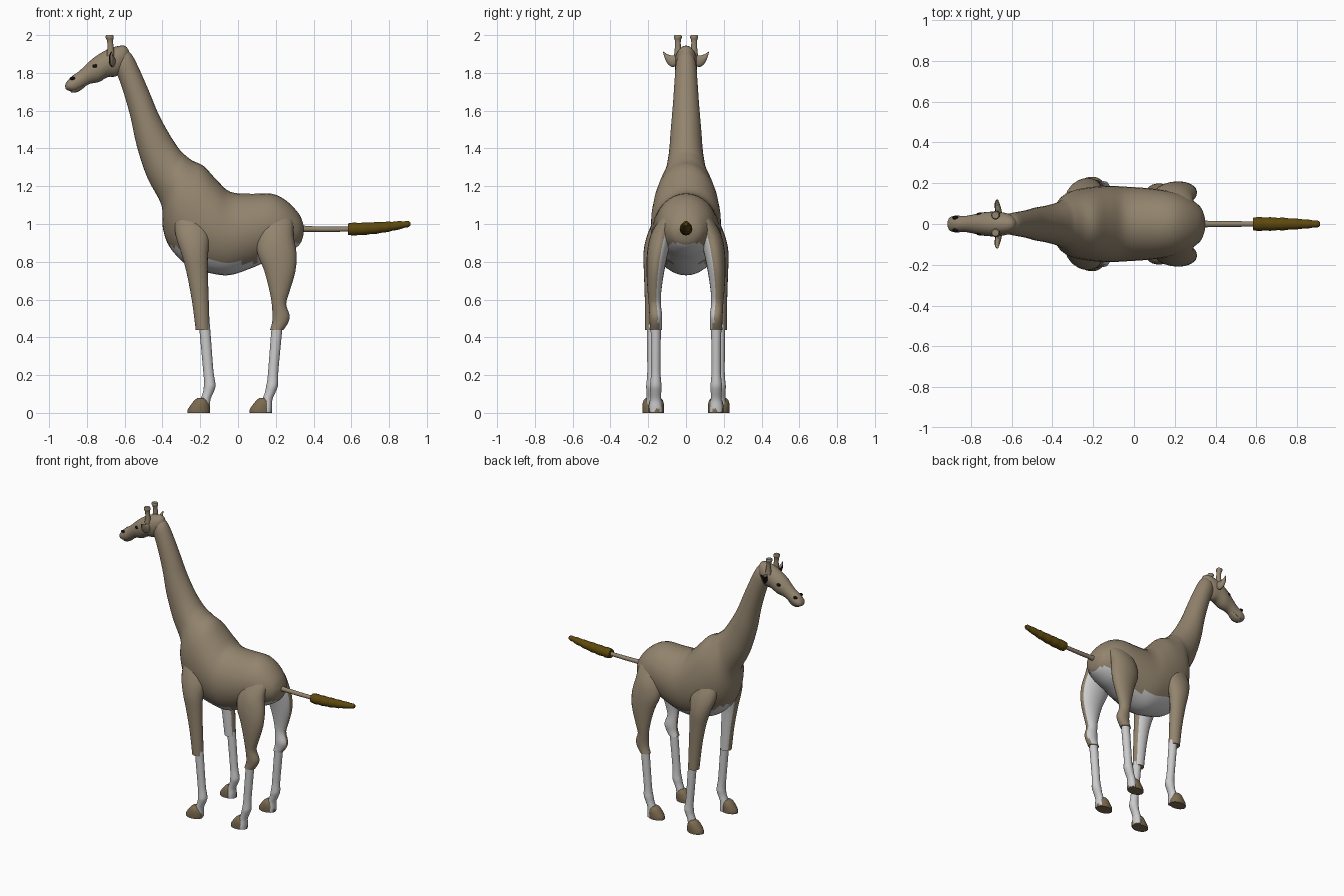
import bpy, bmesh, math
from mathutils import Vector

if "Cube" in bpy.data.objects:
    bpy.data.objects.remove(bpy.data.objects["Cube"])


def material(name, r, g, b):
    m = bpy.data.materials.new(name)
    m.diffuse_color = (r, g, b, 1)
    m.use_nodes = True
    m.node_tree.nodes["Principled BSDF"].inputs["Base Color"].default_value = m.diffuse_color
    return m


BROWN = material("tan_hide", 0.29, 0.23, 0.155)
WHITE = material("pale_hide", 0.62, 0.63, 0.65)
BLACK = material("black", 0.005, 0.005, 0.005)
HOOF = material("hoof_brown", 0.20, 0.145, 0.08)
TUFT = material("tuft_brown", 0.11, 0.065, 0.004)


def finish(ob, mirror):
    if mirror:
        mod = ob.modifiers.new("mirror", "MIRROR")
        mod.use_axis = (False, True, False)
        mod.use_mirror_merge = False
    bpy.ops.object.select_all(action="DESELECT")
    ob.select_set(True)
    bpy.context.view_layer.objects.active = ob
    bpy.ops.object.shade_smooth_by_angle(angle=math.radians(40))


def loft(name, rings, mats, sides=20, steps=3, pick=None, mirror=False):
    """Skin smoothly interpolated elliptical rings (centre, axis u, axis v)."""
    n, rows = len(rings), []
    for i in range(n - 1):
        q = [rings[max(0, min(n - 1, i + k))] for k in (-1, 0, 1, 2)]
        for s in range(steps):
            t = s / steps
            rows.append([0.5 * (2 * b + (c - a) * t + (2 * a - 5 * b + 4 * c - d) * t * t
                                + (3 * b - a - 3 * c + d) * t ** 3)
                         for a, b, c, d in zip(*q)])
    rows.append(rings[-1])
    bm = bmesh.new()
    loops = []
    for c, u, v in rows:
        loops.append([bm.verts.new(c + u * math.cos(a) + v * math.sin(a))
                      for a in (2 * math.pi * k / sides for k in range(sides))])
    for p, q in zip(loops, loops[1:]):
        for k in range(sides):
            j = (k + 1) % sides
            bm.faces.new((p[k], p[j], q[j], q[k]))
    bm.faces.new(loops[0])
    bm.faces.new(loops[-1])
    bmesh.ops.recalc_face_normals(bm, faces=bm.faces)
    bm.normal_update()
    if pick:
        for f in bm.faces:
            f.material_index = int(pick(f.calc_center_median(), f.normal))
    me = bpy.data.meshes.new(name)
    bm.to_mesh(me)
    bm.free()
    for m in mats:
        me.materials.append(m)
    ob = bpy.data.objects.new(name, me)
    bpy.context.collection.objects.link(ob)
    finish(ob, mirror)
    return ob


def span(tx, tz, bx, bz, w):
    """Ring from its top point, bottom point and half width."""
    t, b = Vector((tx, 0, tz)), Vector((bx, 0, bz))
    return (t + b) / 2, (t - b) / 2, Vector((0, w, 0))


def flat(z, x, rx, y, ry):
    """Horizontal ring."""
    return Vector((x, y, z)), Vector((rx, 0, 0)), Vector((0, ry, 0))


def upright(x, z, r):
    """Ring facing along x."""
    return Vector((x, 0, z)), Vector((0, 0, r)), Vector((0, r, 0))


def is_belly(c, n):
    """Pale area: below a line rising to the chest, and under the rump."""
    if c.x > .1:
        return n.z < -.6 and c.z < .95
    return c.z < .797 + max(0, -.05 - c.x) * .29


# torso and neck in one skin, pale underneath
loft("body_and_neck", [span(*r) for r in (
    (.348, .99, .348, .95, .03), (.325, 1.05, .325, .89, .085), (.26, 1.12, .25, .84, .135),
    (.18, 1.16, .17, .81, .16), (.07, 1.16, .08, .77, .175), (-.04, 1.17, -.04, .73, .183),
    (-.11, 1.23, -.14, .738, .187), (-.18, 1.305, -.26, .775, .18),
    (-.24, 1.335, -.36, .875, .163), (-.28, 1.365, -.398, .98, .138),
    (-.31, 1.395, -.405, 1.1, .112), (-.36, 1.47, -.48, 1.245, .092),
    (-.42, 1.58, -.535, 1.41, .081), (-.47, 1.70, -.57, 1.57, .069),
    (-.525, 1.825, -.61, 1.71, .06), (-.565, 1.90, -.64, 1.79, .053),
    (-.61, 1.93, -.66, 1.82, .04))],
    [BROWN, WHITE], sides=32, steps=4, pick=is_belly)

# head, tapering to the muzzle
loft("head", [span(*r) for r in (
    (-.575, 1.91, -.60, 1.82, .03), (-.60, 1.944, -.645, 1.782, .052),
    (-.67, 1.933, -.69, 1.778, .06), (-.735, 1.90, -.735, 1.752, .058),
    (-.785, 1.862, -.785, 1.742, .047), (-.84, 1.81, -.825, 1.718, .039),
    (-.88, 1.782, -.86, 1.70, .041), (-.907, 1.752, -.895, 1.705, .034),
    (-.916, 1.732, -.912, 1.715, .014))], [BROWN], sides=24)

# lower lip
loft("lower_lip", [span(*r) for r in (
    (-.80, 1.755, -.80, 1.735, .02), (-.84, 1.735, -.84, 1.703, .03),
    (-.87, 1.72, -.875, 1.695, .026), (-.885, 1.712, -.887, 1.70, .01))], [BROWN], sides=16)

# horns with knobbed tips
loft("horn", [flat(z, x, r, .043, r) for z, x, r in (
    (1.89, -.675, .021), (1.94, -.675, .016), (1.972, -.678, .016),
    (1.984, -.679, .021), (1.995, -.68, .021), (2.0, -.68, .017))],
    [BROWN], sides=14, steps=2, mirror=True)

# pointed ears with black inner faces
loft("ear", [(Vector((x, y, z)), Vector((0, -h * .2, h)), Vector((w, 0, 0)))
             for x, y, z, h, w in (
    (-.66, .04, 1.862, .02, .012), (-.665, .065, 1.861, .03, .016),
    (-.67, .09, 1.870, .024, .014), (-.672, .108, 1.888, .015, .010),
    (-.67, .121, 1.912, .002, .002))],
    [BROWN, BLACK], sides=16,
    pick=lambda c, n: n.x < -.3 and n.z < .5 and c.y > .06, mirror=True)

# eyes and nostrils
for name, loc, size in (("eye", (-.755, .0485, 1.836), (.017, .008, .010)),
                        ("nostril", (-.876, .031, 1.771), (.015, .010, .009))):
    bpy.ops.mesh.primitive_uv_sphere_add(segments=14, ring_count=8, radius=1)
    ob = bpy.context.object
    ob.name = ob.data.name = name
    for v in ob.data.vertices:
        v.co = Vector(loc) + Vector(a * b for a, b in zip(v.co, size))
    ob.data.materials.append(BLACK)
    finish(ob, True)

# tail and lumpy hair tuft
loft("tail", [upright(*r) for r in (
    (.31, .975, .024), (.36, .974, .016), (.47, .972, .014), (.60, .973, .013))],
    [BROWN], sides=12)
lumps = [upright(.60 + .30 * i / 14, .973 + .027 * (i / 14) ** 1.8,
                 .033 - .017 * (i / 14) ** 2.2 + .0015 * math.sin(i * 2.3)) for i in range(15)]
loft("tail_tuft", [upright(.583, .973, .03)] + lumps + [upright(.912, 1.0, .009)],
     [TUFT], sides=12, steps=2)

# upper legs, pale on the inner side
loft("front_upper_leg", [flat(*r) for r in (
    (1.10, -.26, .05, .09, .03), (1.03, -.25, .085, .115, .05), (.94, -.24, .09, .148, .058),
    (.85, -.23, .072, .172, .053), (.75, -.217, .057, .18, .043), (.6, -.20, .045, .18, .038),
    (.44, -.187, .037, .18, .036))],
    [BROWN, WHITE], pick=lambda c, n: n.y < -.7 and c.z < .9, mirror=True)
loft("hind_upper_leg", [flat(*r) for r in (
    (1.08, .20, .05, .07, .03), (1.02, .20, .09, .095, .05), (.94, .198, .095, .13, .058),
    (.85, .205, .104, .15, .056), (.75, .222, .082, .162, .047), (.64, .22, .052, .167, .036),
    (.575, .217, .038, .165, .032), (.515, .228, .046, .16, .034), (.475, .222, .042, .16, .032),
    (.44, .205, .036, .16, .032))],
    [BROWN, WHITE], pick=lambda c, n: n.y < -.5, mirror=True)

# pale lower legs and hooves, same shape front and back; hind shanks lean back
for name, dx, y, lean, hy in (("front", 0, .18, 0, .19), ("hind", .328, .16, .17, .157)):
    loft(name + "_lower_leg", [flat(z, x + dx + lean * max(0, z - .13), rx, y, ry)
                               for z, x, rx, ry in (
        (.47, -.178, .029, .027), (.35, -.168, .028, .026), (.22, -.157, .027, .025),
        (.17, -.151, .029, .028), (.14, -.15, .031, .031), (.11, -.157, .028, .029),
        (.07, -.172, .026, .029), (.03, -.172, .024, .034), (.005, -.172, .022, .034))],
        [WHITE], sides=16, mirror=True)
    loft(name + "_hoof", [flat(z, x + dx - .003, rx, hy, ry) for z, x, rx, ry in (
        (0, -.205, .059, .041), (.018, -.204, .059, .042), (.045, -.197, .048, .041),
        (.068, -.193, .033, .034), (.08, -.192, .018, .02))],
        [HOOF], sides=18, steps=2, mirror=True)
